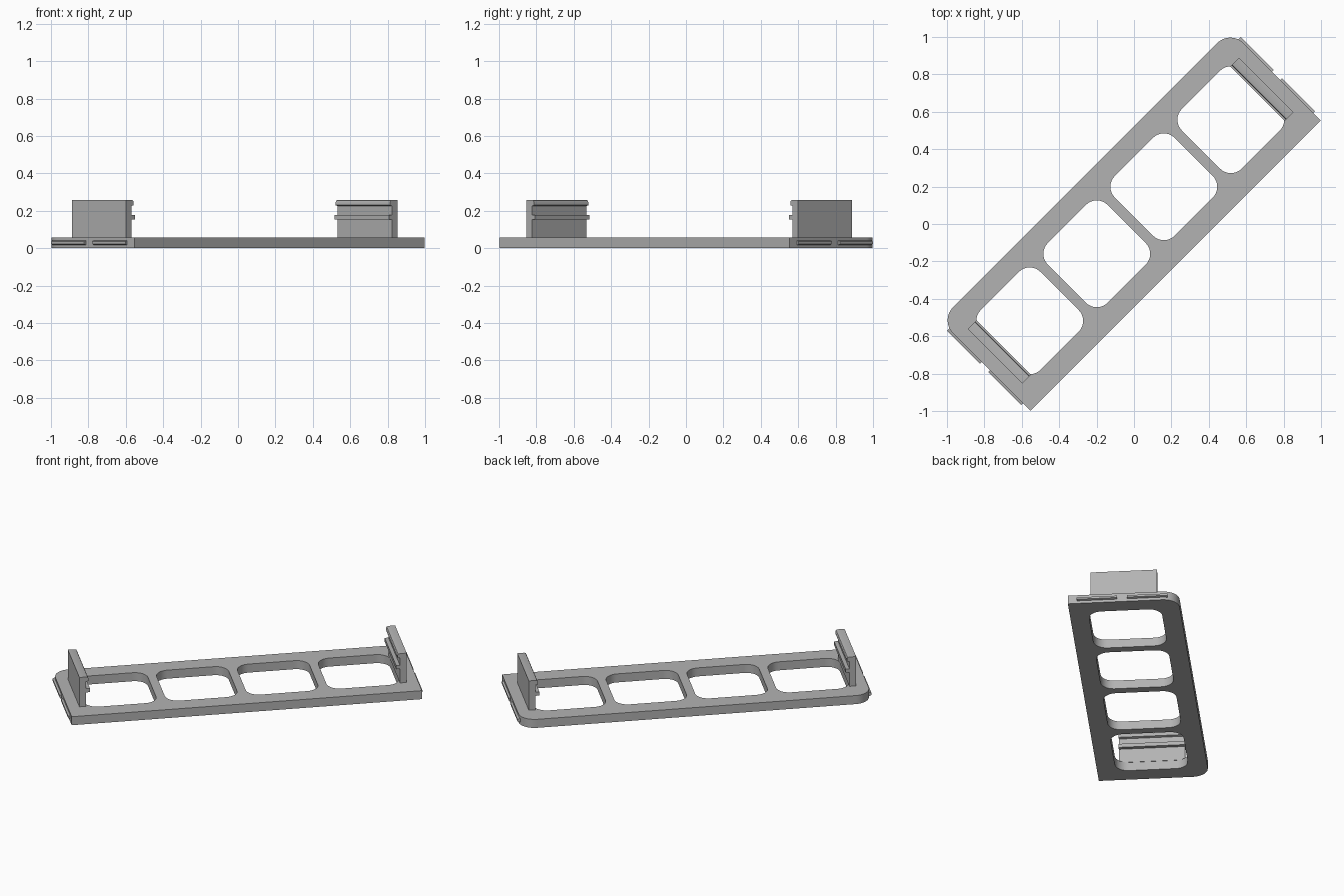
import bpy, bmesh
from math import pi, cos, sin, radians

cube = bpy.data.objects.get("Cube")
if cube:
    bpy.data.objects.remove(cube, do_unlink=True)

grey = bpy.data.materials.new("plain grey")
grey.use_nodes = True
colour = (0.45, 0.45, 0.45, 1)
grey.diffuse_color = colour
grey.node_tree.nodes["Principled BSDF"].inputs["Base Color"].default_value = colour

THICK = 0.058            # plate thickness
END = 1.098              # half length of the plate
LOW, HIGH = -0.314, 0.37  # long edges of the plate


def arc(cx, cy, r, quarter, steps=8):
    """Quarter circle starting at the given quadrant."""
    return [(cx + r * cos((quarter + i / steps) * pi / 2),
             cy + r * sin((quarter + i / steps) * pi / 2)) for i in range(steps + 1)]


def finish(bm, name):
    """Turn a bmesh into an object lying along the diagonal."""
    bmesh.ops.recalc_face_normals(bm, faces=bm.faces)
    mesh = bpy.data.meshes.new(name)
    bm.to_mesh(mesh)
    bm.free()
    mesh.materials.append(grey)
    ob = bpy.data.objects.new(name, mesh)
    bpy.context.collection.objects.link(ob)
    ob.rotation_euler.z = radians(45)
    bpy.ops.object.select_all(action='DESELECT')
    ob.select_set(True)
    bpy.context.view_layer.objects.active = ob
    bpy.ops.object.shade_smooth_by_angle(angle=radians(30))
    return ob


def extrude(bm, vec):
    geom = bmesh.ops.extrude_face_region(bm, geom=bm.faces[:])["geom"]
    moved = [g for g in geom if isinstance(g, bmesh.types.BMVert)]
    bmesh.ops.translate(bm, verts=moved, vec=vec)


# Base plate: two square and two rounded corners, four rounded windows
R = 0.1
loops = [[(-END, LOW), (END, LOW)]
         + arc(END - R, HIGH - R, R, 0) + arc(R - END, HIGH - R, R, 1)]
half, r = 0.226, 0.082
mid = (LOW + HIGH) / 2
for k in range(4):
    c = (k - 1.5) * 0.507
    d = half - r
    loops.append([p for q, (sx, sy) in enumerate([(1, 1), (-1, 1), (-1, -1), (1, -1)])
                  for p in arc(c + sx * d, mid + sy * d, r, q)])
bm = bmesh.new()
edges = []
for loop in loops:
    vs = [bm.verts.new((x, y, 0)) for x, y in loop]
    edges += [bm.edges.new((a, b)) for a, b in zip(vs, vs[1:] + vs[:1])]
bmesh.ops.triangle_fill(bm, edges=edges, use_beauty=True, normal=(0, 0, 1))
extrude(bm, (0, 0, THICK))
finish(bm, "base_plate")

# Upright clip wall: inner face carries a rounded lip and a rib
back, face, lip, rib, top = 1.026, 0.984, 0.969, 0.96, 0.258
profile = [(back, THICK), (back, top), (lip + 0.012, top), (lip + 0.004, top - 0.004),
           (lip, top - 0.012), (lip, 0.23), (face, 0.226),
           (face, 0.178), (rib, 0.178), (rib, 0.153), (face, 0.153), (face, THICK)]
for side, label in ((-1, "right"), (1, "left")):
    bm = bmesh.new()
    bm.faces.new([bm.verts.new((side * u, -0.18, z)) for u, z in profile])
    extrude(bm, (0, 0.411, 0))
    finish(bm, label + "_clip_wall")

    # Thin snap ridges on the end of the plate
    for v0, v1, where in ((0.053, 0.304, "back"), (-0.258, -0.008, "front")):
        bm = bmesh.new()
        corners = [(END - 0.03, 0.018), (END, 0.018), (END + 0.012, 0.023),
                   (END + 0.012, 0.036), (END, 0.041), (END - 0.03, 0.041)]
        bm.faces.new([bm.verts.new((side * u, v0, z)) for u, z in corners])
        extrude(bm, (0, v1 - v0, 0))
        finish(bm, f"{label}_{where}_ridge")
